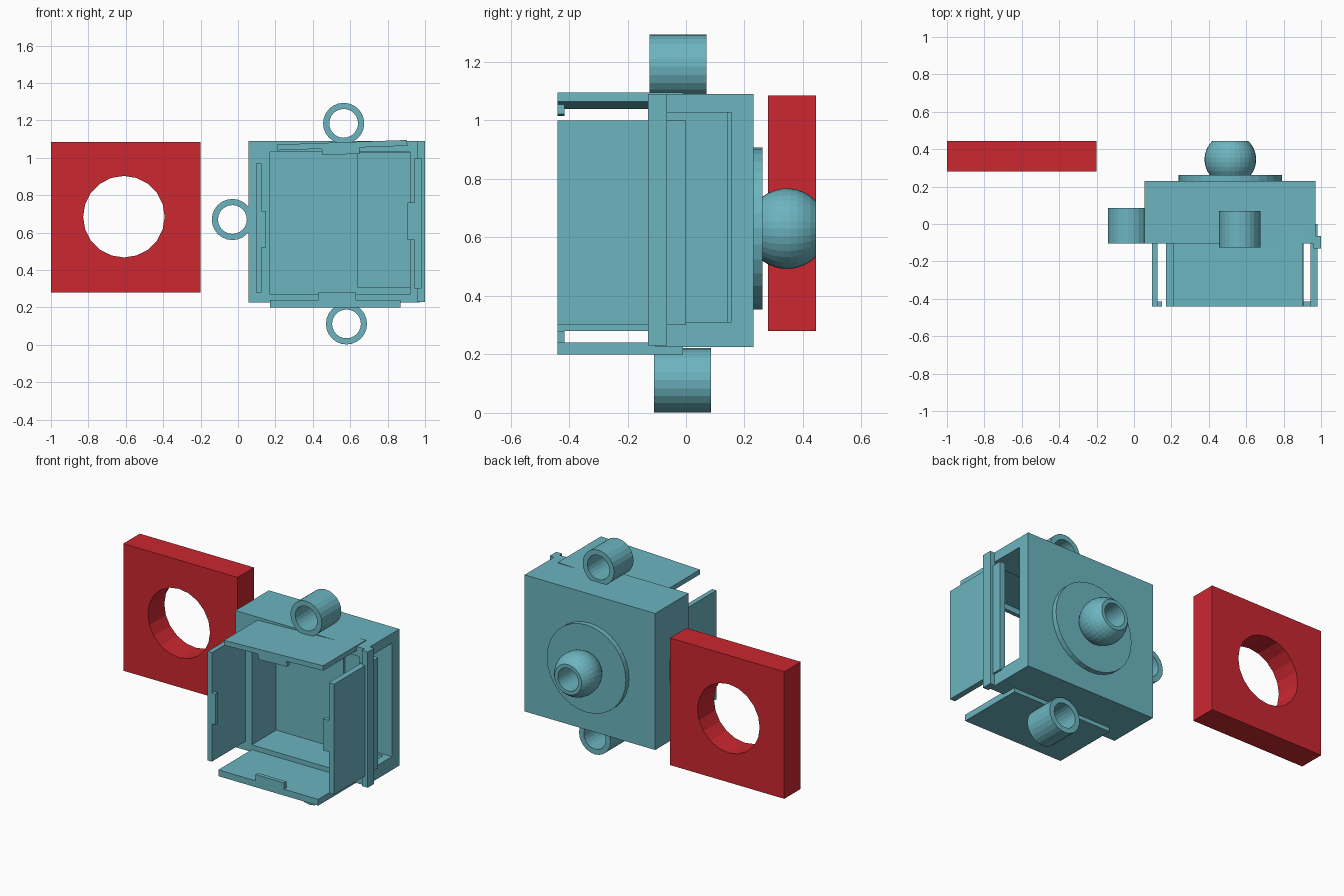
import bpy, bmesh
from math import cos, sin, pi, radians
from mathutils import Matrix

if "Cube" in bpy.data.objects:
    bpy.data.objects.remove(bpy.data.objects["Cube"])


def material(name, color):
    m = bpy.data.materials.new(name)
    m.diffuse_color = color
    m.use_nodes = True
    m.node_tree.nodes["Principled BSDF"].inputs["Base Color"].default_value = m.diffuse_color
    return m


TEAL = material("teal", (0.15, 0.46, 0.53, 1))
RED = material("red", (0.60, 0.02, 0.03, 1))


def finish(name, bm, mat):
    bmesh.ops.recalc_face_normals(bm, faces=bm.faces)
    me = bpy.data.meshes.new(name)
    bm.to_mesh(me)
    bm.free()
    me.materials.append(mat)
    ob = bpy.data.objects.new(name, me)
    bpy.context.collection.objects.link(ob)
    return ob


def box(name, x, y, z, mat=TEAL, tilt=0):
    """Box from (min, max) pairs, optionally tilted about y."""
    bm = bmesh.new()
    bmesh.ops.create_cube(bm, size=1)
    size = [b - a for a, b in (x, y, z)]
    mid = [(a + b) / 2 for a, b in (x, y, z)]
    bm.transform(Matrix.Translation(mid) @ Matrix.Rotation(radians(tilt), 4, 'Y')
                 @ Matrix.Diagonal((*size, 1)))
    return finish(name, bm, mat)


def lathe(name, cx, cz, profile, sides, closed=False, mat=TEAL):
    """Revolve (radius, y) points around a y-directed axis through (cx, cz)."""
    bm = bmesh.new()
    rings = []
    for r, y in profile:
        n = 1 if r < 1e-6 else sides
        rings.append([bm.verts.new((cx + r * cos(2 * pi * i / sides), y,
                                    cz + r * sin(2 * pi * i / sides))) for i in range(n)])
    pairs = list(zip(rings, rings[1:]))
    if closed:
        pairs.append((rings[-1], rings[0]))
    for a, b in pairs:
        for i in range(sides):
            j = (i + 1) % sides
            if len(a) == 1:
                bm.faces.new((a[0], b[i], b[j]))
            elif len(b) == 1:
                bm.faces.new((a[i], a[j], b[0]))
            else:
                bm.faces.new((a[i], a[j], b[j], b[i]))
    return finish(name, bm, mat)


def cut(ob, cutter):
    cutter.hide_render = True
    mod = ob.modifiers.new("cut", 'BOOLEAN')
    mod.operation, mod.solver, mod.object = 'DIFFERENCE', 'EXACT', cutter
    bpy.context.view_layer.objects.active = ob
    bpy.ops.object.modifier_apply(modifier=mod.name)
    bpy.data.objects.remove(cutter)


# Separate red plate with a round hole
plate = box("socket_plate", (-1, -0.2), (0.28, 0.445), (0.28, 1.085), RED)
cut(plate, lathe("plate_hole", -0.61, 0.685, [(0, 0.2), (0.218, 0.2), (0.218, 0.5), (0, 0.5)],
                 20, mat=RED))

# Housing open at the front, with a window in its right wall
body = box("housing", (0.055, 0.97), (-0.105, 0.23), (0.225, 1.09))
cut(body, box("cavity", (0.17, 0.92), (-0.3, 0.14), (0.27, 1.03)))
cut(body, box("window", (0.64, 1.2), (-0.07, 0.155), (0.31, 1.028)))
box("hinge_post", (0.96, 1.0), (-0.13, -0.065), (0.23, 1.09))

# Four flaps reaching forward, each with a small catch at its front edge
box("left_flap", (0.095, 0.125), (-0.44, -0.09), (0.28, 0.97))
box("right_flap", (0.945, 0.982), (-0.44, 0.0), (0.30, 1.0))
box("bottom_flap", (0.17, 0.87), (-0.44, -0.01), (0.20, 0.24))
box("top_flap", (0.21, 0.905), (-0.44, -0.01), (1.052, 1.083), tilt=-2)
box("left_catch", (0.12, 0.15), (-0.44, -0.415), (0.52, 0.715))
box("right_catch", (0.905, 0.95), (-0.44, -0.415), (0.56, 0.76))
box("bottom_catch", (0.43, 0.63), (-0.44, -0.415), (0.235, 0.28))
box("top_catch", (0.45, 0.65), (-0.44, -0.415), (1.018, 1.055), tilt=-2)

# Three tube loops
for name, cx, cz, y0, y1 in (("top_loop", 0.565, 1.184, -0.125, 0.07),
                             ("left_loop", -0.03, 0.67, -0.105, 0.085),
                             ("bottom_loop", 0.58, 0.112, -0.11, 0.085)):
    lathe(name, cx, cz, [(0.11, y0), (0.11, y1), (0.077, y1), (0.077, y0)], 24, True)

# Round base and hollow-ended ball joint on the back
lathe("ball_base", 0.515, 0.63, [(0, 0.22), (0.277, 0.22), (0.277, 0.262), (0, 0.262)], 32)
R, CY = 0.138, 0.345
end = pi - 0.76
ball = [(R * sin(end * i / 13), CY - R * cos(end * i / 13)) for i in range(14)]
ball += [(0.072, ball[-1][1]), (0.072, 0.28), (0, 0.28)]
lathe("ball_joint", 0.515, 0.63, ball, 32)
